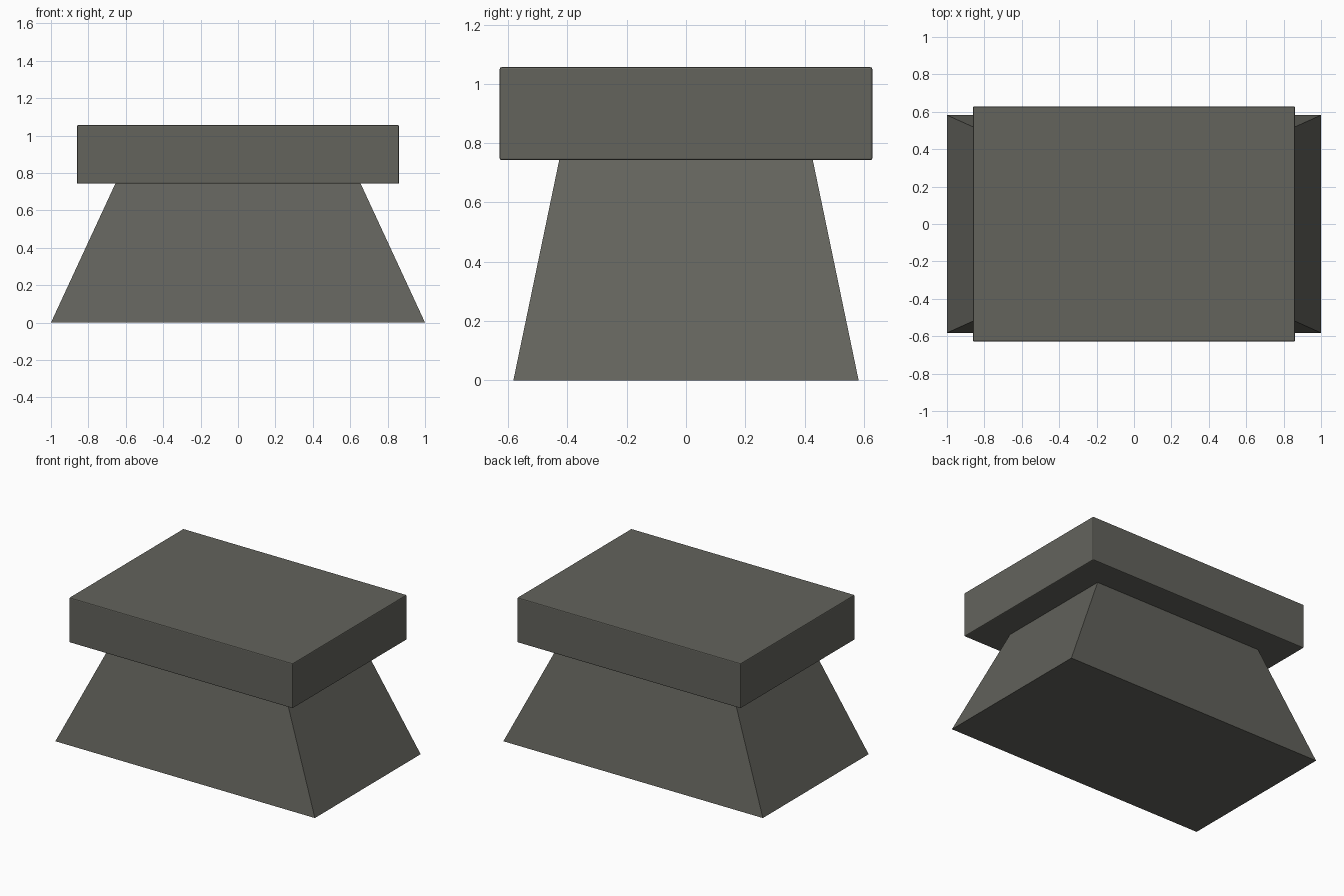
import bpy, bmesh

if "Cube" in bpy.data.objects:
    bpy.data.objects.remove(bpy.data.objects["Cube"])

stone = bpy.data.materials.new("dark grey stone")
stone.diffuse_color = (0.125, 0.125, 0.108, 1)
stone.use_nodes = True
stone.node_tree.nodes["Principled BSDF"].inputs["Base Color"].default_value = stone.diffuse_color


def tapered_block(name, z0, z1, bottom, top, bevel):
    """Block from z0 to z1 with (half x, half y) sizes at bottom and top."""
    bm = bmesh.new()
    bmesh.ops.create_cube(bm, size=2)
    for v in bm.verts:
        hx, hy = top if v.co.z > 0 else bottom
        v.co = (v.co.x * hx, v.co.y * hy, z1 if v.co.z > 0 else z0)
    mesh = bpy.data.meshes.new(name)
    bm.to_mesh(mesh)
    bm.free()
    mesh.materials.append(stone)
    ob = bpy.data.objects.new(name, mesh)
    bpy.context.collection.objects.link(ob)
    if bevel:
        mod = ob.modifiers.new("soft edges", 'BEVEL')
        mod.width = bevel
        mod.segments = 2
    return ob


# Flared foot
tapered_block("flared_base", 0, 0.745, (1.0, 0.582), (0.655, 0.427), 0)
# Overhanging cap slab with slightly softened edges
tapered_block("cap_slab", 0.743, 1.056, (0.861, 0.628), (0.861, 0.628), 0.006)
